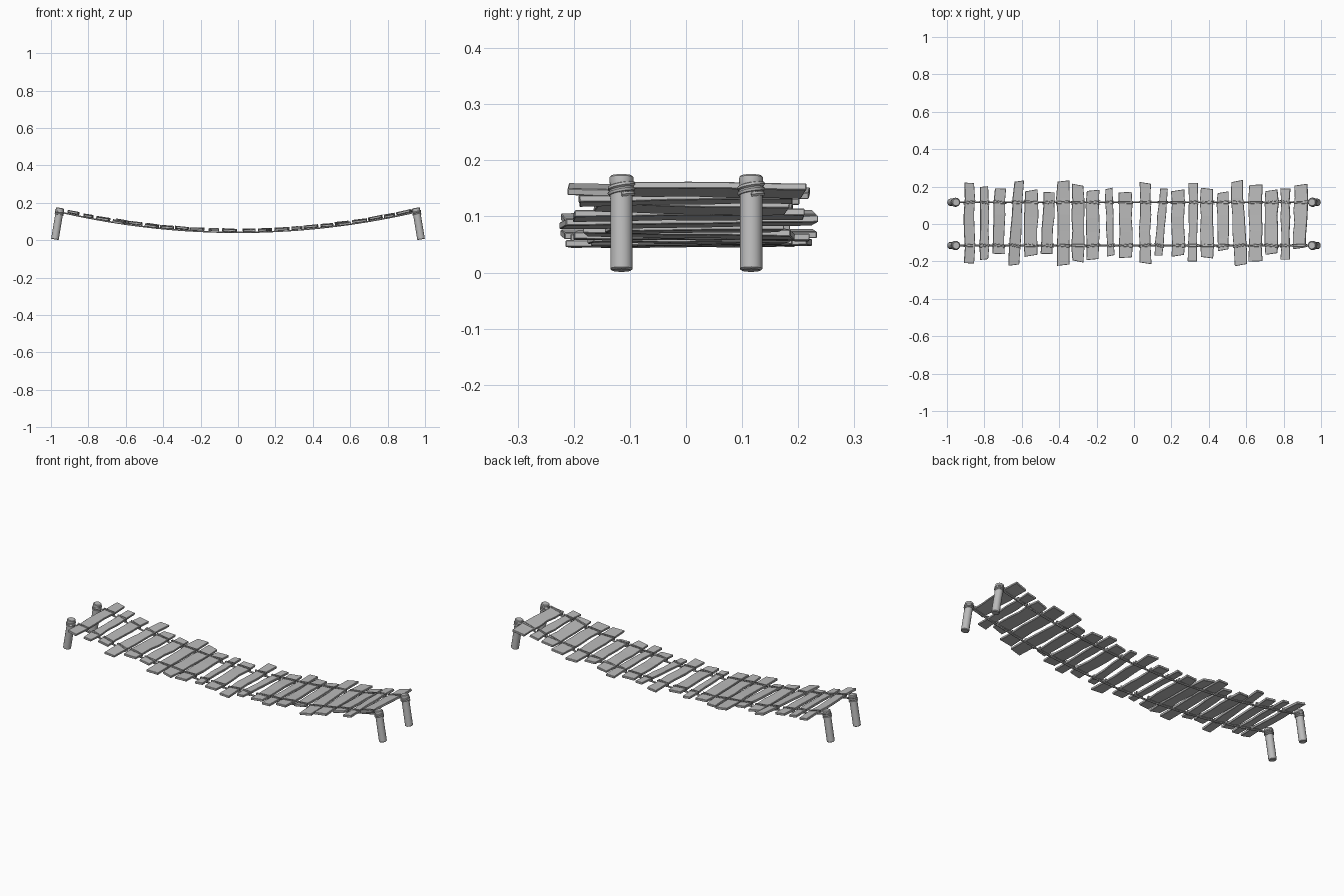
import bpy, bmesh, math, random
from mathutils import Matrix, Vector

random.seed(4)
if "Cube" in bpy.data.objects:
    bpy.data.objects.remove(bpy.data.objects["Cube"], do_unlink=True)

GREY = bpy.data.materials.new("weathered grey")
GREY.use_nodes = True
GREY.diffuse_color = (0.5, 0.5, 0.5, 1)
GREY.node_tree.nodes["Principled BSDF"].inputs["Base Color"].default_value = (0.5, 0.5, 0.5, 1)

ROPE_Y = (-0.115, 0.116)
THICK = 0.012


def sag(x):
    """Height of the hanging ropes along the span."""
    return 0.042 + 0.12 * x * x


def jitter(amount):
    return random.uniform(-amount, amount)


def mesh_object(name, bm):
    bmesh.ops.recalc_face_normals(bm, faces=bm.faces)
    mesh = bpy.data.meshes.new(name)
    bm.to_mesh(mesh)
    bm.free()
    obj = bpy.data.objects.new(name, mesh)
    mesh.materials.append(GREY)
    bpy.context.collection.objects.link(obj)
    return obj


def activate(obj):
    bpy.ops.object.select_all(action='DESELECT')
    obj.select_set(True)
    bpy.context.view_layer.objects.active = obj


def rope_object(name, paths, radius, closed=False):
    """Round cords swept along the given paths, turned into a smooth mesh."""
    curve = bpy.data.curves.new(name, 'CURVE')
    curve.dimensions = '3D'
    curve.bevel_depth = radius
    curve.bevel_resolution = 1
    curve.use_fill_caps = True
    for path in paths:
        spline = curve.splines.new('POLY')
        spline.points.add(len(path) - 1)
        for point, co in zip(spline.points, path):
            point.co = (*co, 1)
        spline.use_cyclic_u = closed
    curve.materials.append(GREY)
    obj = bpy.data.objects.new(name, curve)
    bpy.context.collection.objects.link(obj)
    activate(obj)
    bpy.ops.object.convert(target='MESH')
    bpy.ops.object.shade_smooth_by_angle(angle=math.radians(50))
    return obj


def plank(name, width, length, matrix):
    """Rough board: jittered cross-sections joined along its length."""
    bm = bmesh.new()
    rings = []
    sections = 6
    skew = jitter(0.006)
    for i in range(sections):
        y = (i / (sections - 1) - 0.5) * length
        left = -width / 2 + jitter(0.004)
        right = width / 2 + jitter(0.004)
        lift = jitter(0.001)
        end = skew if i in (0, sections - 1) else 0
        corners = ((left, -1, -end), (right, -1, end), (right, 1, end), (left, 1, -end))
        rings.append([bm.verts.new((x, y + e, s * THICK / 2 + lift)) for x, s, e in corners])
    for a, b in zip(rings, rings[1:]):
        for k in range(4):
            n = (k + 1) % 4
            bm.faces.new((a[k], a[n], b[n], b[k]))
    bm.faces.new(rings[0])
    bm.faces.new(rings[-1])
    bm.transform(matrix)
    obj = mesh_object(name, bm)
    bevel = obj.modifiers.new("worn edges", 'BEVEL')
    bevel.width = 0.0015
    bevel.segments = 1


# Deck boards in hundredths: centre x, width, front end, back end, lean of the back end
BOARDS = [
    (-88, 5.5, -21, 22, 0), (-80, 4.5, -19, 20, 0), (-72, 6, -16, 19, 1),
    (-63, 5.5, -22, 23, 3), (-55, 7, -17, 18, 0), (-46, 6, -16, 17, 1),
    (-38, 6.5, -22, 23, 0), (-30, 6.5, -20, 21, 0), (-22, 7, -19, 18, 0),
    (-13, 4, -17, 19, -1), (-4.5, 7, -18, 17, 0), (6, 6, -21, 22, 0),
    (14.5, 4.5, -17, 19, 3), (23.5, 7, -17, 18, 0), (31.5, 5, -20, 22, 0),
    (39, 7, -18, 19, 0), (47.5, 6, -14, 17, 0), (56, 6.5, -22, 23, -2),
    (65, 7, -20, 21, 0), (73.5, 7, -16, 18, 0), (81, 5, -19, 19, 0),
    (89, 7, -13, 21, 1),
]

lashings = []
for number, board in enumerate(BOARDS, 1):
    x, width, front, back, lean = (v / 100 for v in board)
    length, middle = back - front, (front + back) / 2
    pose = (Matrix.Translation((x, middle, sag(x) + 0.01))
            @ Matrix.Rotation(-math.atan2(lean, length), 4, 'Z')
            @ Matrix.Rotation(-math.atan(0.24 * x) + jitter(0.04), 4, 'Y')
            @ Matrix.Rotation(jitter(0.02), 4, 'X'))
    plank(f"plank_{number}", width, length, pose)
    # Two slightly crossed loops tie the board to each rope
    for rope_y in ROPE_Y:
        for side in (-1, 1):
            y = rope_y - middle + side * 0.005
            slant = jitter(0.005)
            w, h = width / 2 + 0.003, THICK / 2 + 0.002
            loop = [(-w, y - slant, -h), (w, y + slant, -h),
                    (w, y + slant, h), (-w, y - slant, h)]
            lashings.append([pose @ Vector(p) for p in loop])
rope_object("plank_lashings", lashings, 0.0025, closed=True)

# Carrying ropes
steps = 48
spans = [[(x, y, sag(x)) for x in (-0.95 + 1.9 * i / steps for i in range(steps + 1))]
         for y in ROPE_Y]
rope_object("carrying_ropes", spans, 0.0045)

# Leaning end posts, each with a rope coil near the top
PROFILE = [(0.017, 0), (0.0205, 0.003), (0.0205, 0.13), (0.021, 0.155),
           (0.022, 0.162), (0.0215, 0.168), (0.018, 0.171)]
SIDES = 14


def post(name, side, y):
    pose = (Matrix.Translation((side * 0.979, y, 0.004))
            @ Matrix.Rotation(-side * 0.165, 4, 'Y'))
    bm = bmesh.new()
    rings = []
    for radius, z in PROFILE:
        rings.append([bm.verts.new((radius * math.cos(a), radius * math.sin(a), z))
                      for a in (math.tau * k / SIDES for k in range(SIDES))])
    for a, b in zip(rings, rings[1:]):
        for k in range(SIDES):
            n = (k + 1) % SIDES
            bm.faces.new((a[k], a[n], b[n], b[k]))
    bm.faces.new(rings[0])
    bm.faces.new(rings[-1])
    bm.transform(pose)
    activate(mesh_object(name, bm))
    bpy.ops.object.shade_smooth_by_angle(angle=math.radians(35))

    turns, per_turn = 2.5, 16
    coil = []
    for i in range(int(turns * per_turn) + 1):
        a = math.tau * i / per_turn
        z = 0.134 + 0.009 * i / per_turn + 0.002 * math.sin(a)
        coil.append(pose @ Vector((0.0205 * math.cos(a), 0.0205 * math.sin(a), z)))
    rope_object(name + "_coil", [coil], 0.0045)


for side, end in ((1, "left"), (-1, "right")):
    for y, row in zip(ROPE_Y, ("front", "back")):
        post(f"{row}_{end}_post", side, y)
